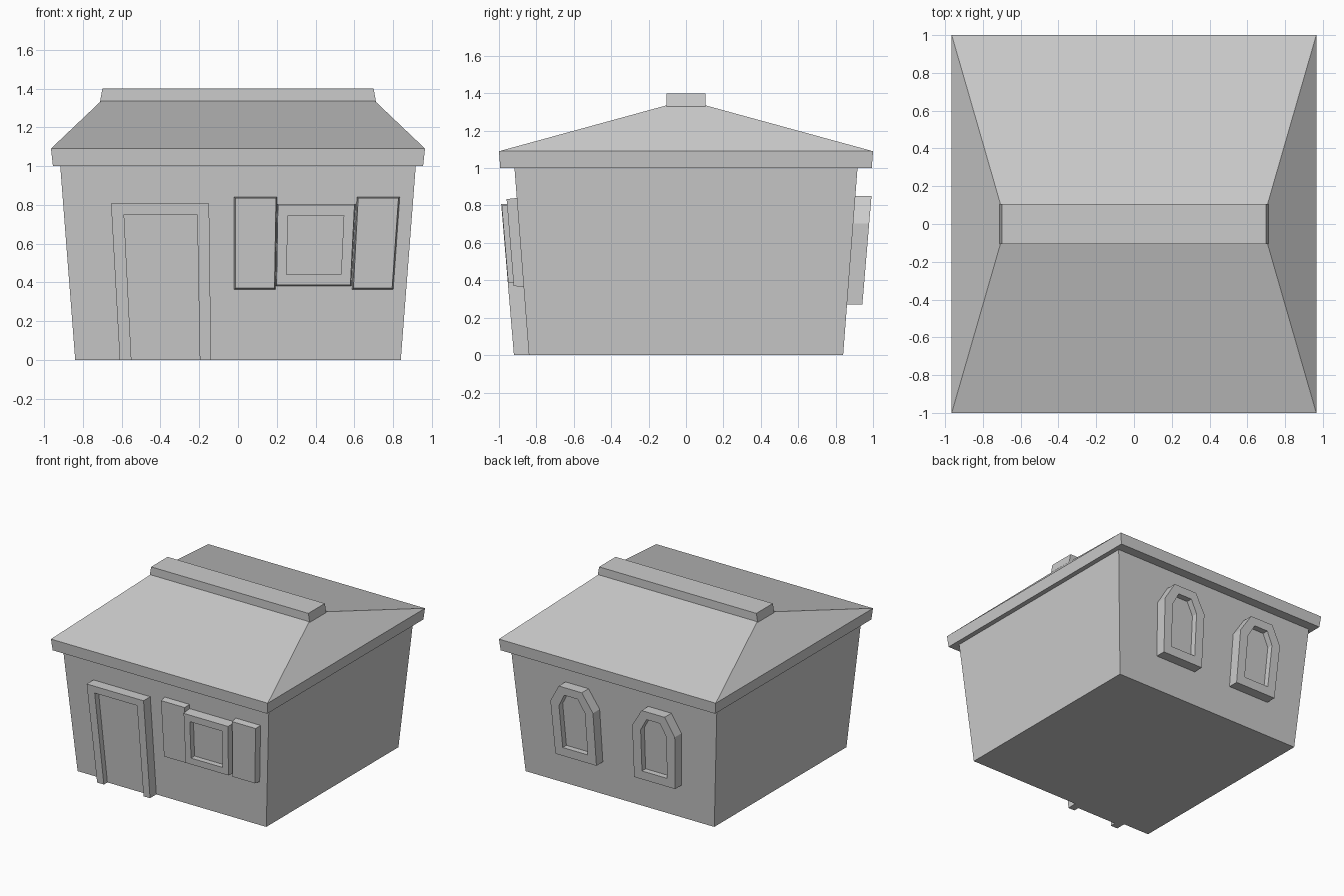
import bpy, bmesh

if "Cube" in bpy.data.objects:
    bpy.data.objects.remove(bpy.data.objects["Cube"])

WALL = 0.84      # wall half-width at the ground
TAPER = 0.0917   # walls flare outward with height


def finish(name, bm, flare=True):
    if flare:
        for v in bm.verts:
            s = 1 + TAPER * v.co.z
            v.co.x *= s
            v.co.y *= s
    bmesh.ops.recalc_face_normals(bm, faces=bm.faces)
    mesh = bpy.data.meshes.new(name)
    bm.to_mesh(mesh)
    bm.free()
    bpy.context.collection.objects.link(bpy.data.objects.new(name, mesh))


def stack(name, levels, flare=False):
    """Closed solid through rectangles given as (half x, half y, z)."""
    bm = bmesh.new()
    loops = [[bm.verts.new((sx * x, sy * y, z)) for sx, sy in
              ((-1, -1), (1, -1), (1, 1), (-1, 1))] for x, y, z in levels]
    for a, b in zip(loops, loops[1:]):
        for i in range(4):
            j = (i + 1) % 4
            bm.faces.new((a[i], a[j], b[j], b[i]))
    bm.faces.new(loops[0])
    bm.faces.new(loops[-1])
    finish(name, bm, flare)


def ring(bm, pts, side, depth, inset=0.0):
    """Loop of vertices on a wall, standing out by depth."""
    cx = (min(p[0] for p in pts) + max(p[0] for p in pts)) / 2
    cz = (min(p[1] for p in pts) + max(p[1] for p in pts)) / 2
    out = []
    for x, z in pts:
        x -= inset if x > cx else -inset
        z -= inset if z > cz else -inset
        out.append(bm.verts.new((x, side * (WALL + depth), z)))
    return out


def panel(name, pts, side, depth, inset=0.0):
    bm = bmesh.new()
    a, b = ring(bm, pts, side, 0), ring(bm, pts, side, depth, inset)
    for i in range(len(pts)):
        j = (i + 1) % len(pts)
        bm.faces.new((a[i], a[j], b[j], b[i]))
    bm.faces.new(b)
    bm.faces.new(a)
    finish(name, bm)


def frame(name, outer, inner, side, depth, closed=True, inset=0.0):
    """Raised surround between two matching outlines."""
    bm = bmesh.new()
    loops = [ring(bm, outer, side, 0), ring(bm, outer, side, depth, inset),
             ring(bm, inner, side, depth), ring(bm, inner, side, 0)]
    n = len(outer)
    for k in range(4):
        a, b = loops[k], loops[(k + 1) % 4]
        for i in range(n if closed else n - 1):
            j = (i + 1) % n
            bm.faces.new((a[i], a[j], b[j], b[i]))
    if not closed:
        for i in (0, n - 1):
            bm.faces.new([lp[i] for lp in loops])
    finish(name, bm)


def rect(x0, x1, z0, z1):
    return [(x0, z0), (x0, z1), (x1, z1), (x1, z0)]


def arch(cx, half, z0, shoulder, top, cut):
    return [(cx - half, z0), (cx - half, shoulder), (cx - half + cut, top),
            (cx + half - cut, top), (cx + half, shoulder), (cx + half, z0)]


# Walls, hipped roof with eave band, ridge cap
stack("walls", [(WALL, WALL, 0), (WALL, WALL, 1.0)], flare=True)
stack("roof", [(0.955, 0.993, 1.0), (0.965, 1.0, 1.09), (0.707, 0.105, 1.335)])
stack("ridge_cap", [(0.712, 0.105, 1.33), (0.70, 0.105, 1.40)])

# Front door
opening = rect(-0.55, -0.197, 0, 0.75)
frame("door_frame", rect(-0.61, -0.139, 0, 0.807), opening, -1, 0.08, closed=False)
panel("door", opening, -1, 0.035)

# Front window with shutters
opening = rect(0.241, 0.511, 0.44, 0.745)
frame("front_window_frame", rect(0.187, 0.565, 0.382, 0.805), opening, -1, 0.078, inset=0.005)
panel("front_window_pane", opening, -1, 0.035)
panel("left_shutter", rect(-0.019, 0.188, 0.364, 0.84), -1, 0.051, 0.006)
panel("right_shutter", rect(0.57, 0.775, 0.364, 0.84), -1, 0.051, 0.006)

# Arched back windows
for label, cx in (("left", 0.312), ("right", -0.372)):
    opening = arch(cx, 0.108, 0.34, 0.685, 0.785, 0.052)
    frame(f"back_{label}_window_frame", arch(cx, 0.178, 0.27, 0.705, 0.85, 0.083),
          opening, 1, 0.08)
    panel(f"back_{label}_window_pane", opening, 1, 0.035)
